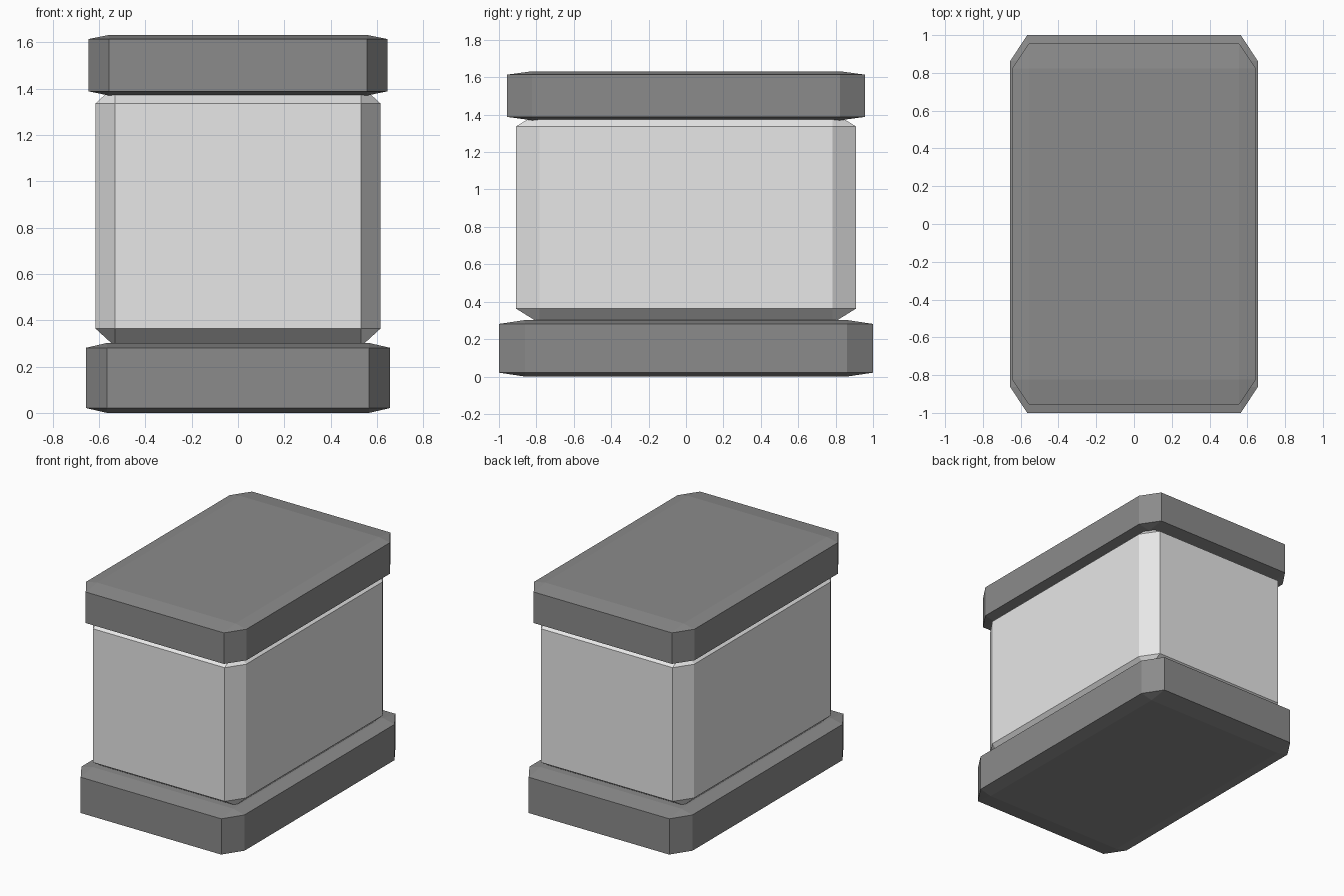
import bpy
import bmesh
from mathutils import Matrix

default = bpy.data.objects.get("Cube")
if default:
    bpy.data.objects.remove(default, do_unlink=True)


def make_material(name, value):
    mat = bpy.data.materials.new(name)
    mat.use_nodes = True
    colour = (value, value, value, 1)
    mat.diffuse_color = colour
    mat.node_tree.nodes["Principled BSDF"].inputs["Base Color"].default_value = colour
    return mat


def chamfered_block(name, half_x, half_y, bottom, top, mat):
    """Chamfer a unit cube, then stretch it so the chamfers stretch with it."""
    bm = bmesh.new()
    bmesh.ops.create_cube(bm, size=1)
    bmesh.ops.bevel(bm, geom=bm.edges[:], offset=0.069, offset_type='OFFSET',
                    segments=1, affect='EDGES')
    size = Matrix.Diagonal((2 * half_x, 2 * half_y, top - bottom, 1))
    place = Matrix.Translation((0, 0, (top + bottom) / 2))
    bm.transform(place @ size)
    bmesh.ops.recalc_face_normals(bm, faces=bm.faces[:])
    mesh = bpy.data.meshes.new(name)
    bm.to_mesh(mesh)
    bm.free()
    mesh.materials.append(mat)
    obj = bpy.data.objects.new(name, mesh)
    bpy.context.collection.objects.link(obj)
    return obj


dark = make_material("dark grey", 0.26)
light = make_material("light grey", 0.8)

# Base slab, main body and cap slab
chamfered_block("base_slab", 0.656, 1.0, 0, 0.302, dark)
chamfered_block("body", 0.615, 0.91, 0.286, 1.414, light)
chamfered_block("cap_slab", 0.645, 0.956, 1.37, 1.632, dark)
